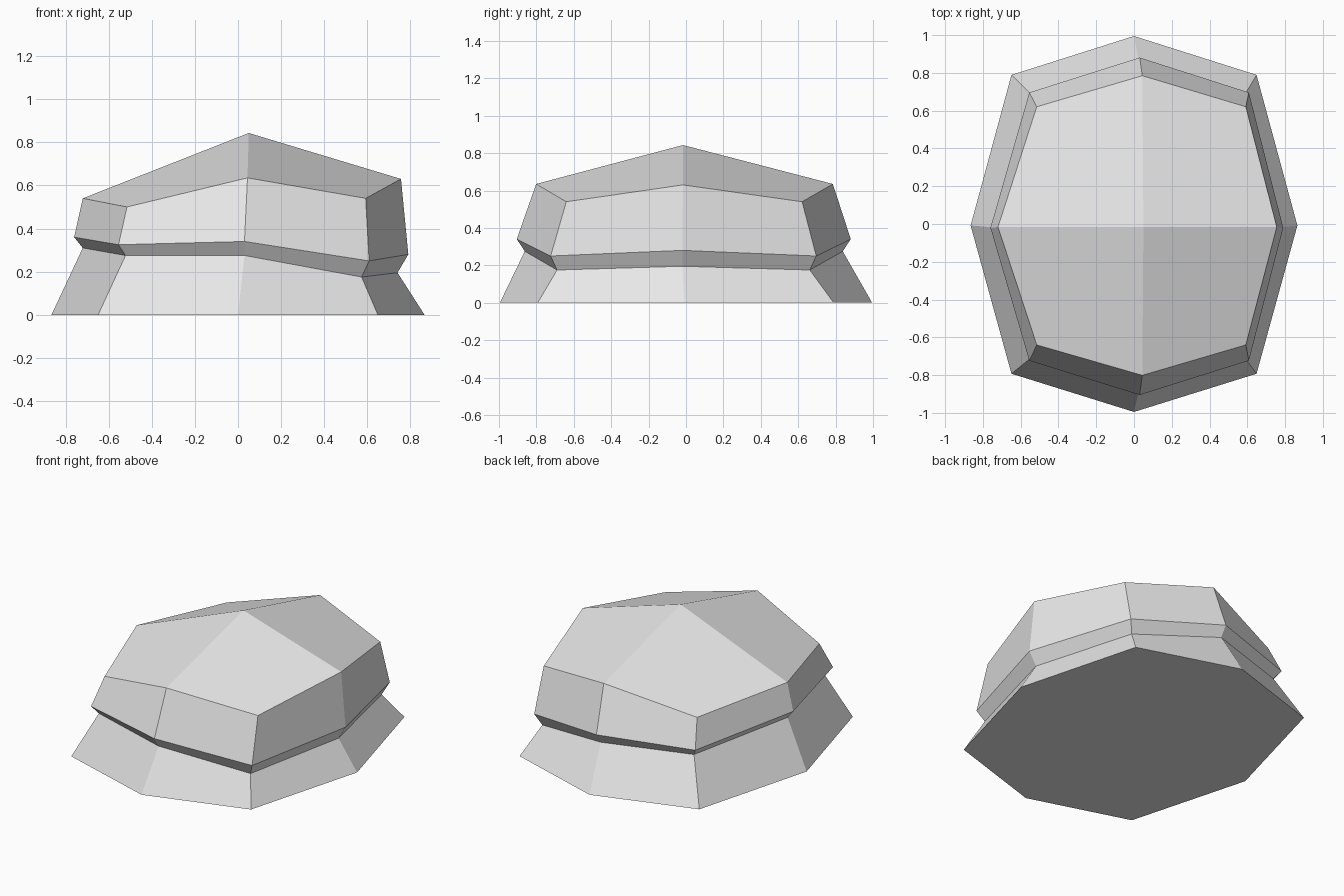
import bpy
import bmesh

cube = bpy.data.objects.get("Cube")
if cube:
    bpy.data.objects.remove(cube, do_unlink=True)


def make_material(name, colour):
    material = bpy.data.materials.new(name)
    material.use_nodes = True
    material.diffuse_color = colour
    material.node_tree.nodes["Principled BSDF"].inputs["Base Color"].default_value = colour
    return material


# Outline of an elongated octagon: direction, and the height column it uses
# (left side, left corner, middle, right corner, right side)
OCTAGON = [
    (1, 0, 0), (0.75, 0.795, 1), (0, 1, 2), (-0.75, 0.795, 3),
    (-1, 0, 4), (-0.75, -0.795, 3), (0, -1, 2), (0.75, -0.795, 1),
]


def add_ring(bm, half_width, half_length, centre, skew, heights):
    """Add one tilted octagonal ring; skew slides its ends sideways."""
    centre_x, centre_y = centre
    return [
        bm.verts.new((
            centre_x + half_width * x + skew * abs(y),
            centre_y + half_length * y - 0.008 * (1 - abs(y)),
            heights[column],
        ))
        for x, y, column in OCTAGON
    ]


def bridge(bm, lower, upper):
    """Join two rings with a band of flat quads."""
    count = len(lower)
    for i in range(count):
        j = (i + 1) % count
        bm.faces.new((lower[i], lower[j], upper[j], upper[i]))


bm = bmesh.new()

# Flared foot, pinched neck, bulging rim and sloping shoulder
foot = add_ring(bm, 0.865, 0.995, (0, 0), 0, [0] * 5)
neck = add_ring(bm, 0.73, 0.85, (0.01, -0.012), 0.02,
                [0.195, 0.175, 0.275, 0.275, 0.31])
rim = add_ring(bm, 0.775, 0.893, (0.015, -0.012), 0.015,
               [0.28, 0.25, 0.34, 0.325, 0.36])
shoulder = add_ring(bm, 0.738, 0.793, (0.018, -0.008), 0.026,
                    [0.63, 0.54, 0.635, 0.5, 0.54])
rings = [foot, neck, rim, shoulder]
for lower, upper in zip(rings, rings[1:]):
    bridge(bm, lower, upper)

# Roof of four facets meeting at an off-centre peak
peak = bm.verts.new((0.05, -0.016, 0.843))
for i in range(0, 8, 2):
    bm.faces.new((peak, shoulder[i], shoulder[i + 1], shoulder[(i + 2) % 8]))

# Flat underside
bm.faces.new(reversed(foot))
bmesh.ops.recalc_face_normals(bm, faces=bm.faces)

mesh = bpy.data.meshes.new("boulder")
bm.to_mesh(mesh)
bm.free()
mesh.materials.append(make_material("pale_grey_stone", (0.8, 0.8, 0.8, 1)))
boulder = bpy.data.objects.new("boulder", mesh)
bpy.context.collection.objects.link(boulder)
